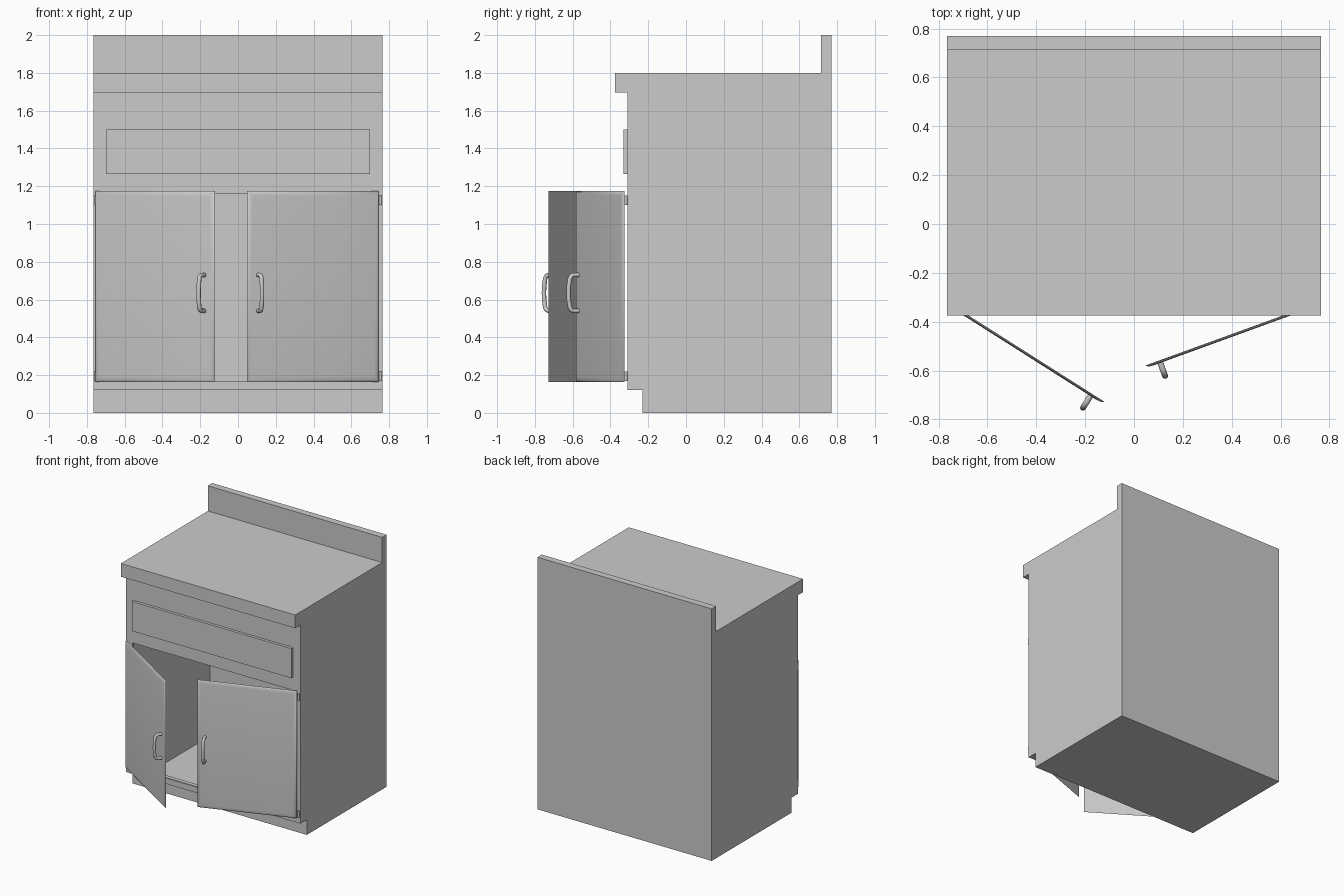
import bpy, bmesh, math
from mathutils import Matrix

if "Cube" in bpy.data.objects:
    bpy.data.objects.remove(bpy.data.objects["Cube"])


def add_mesh(name, bm):
    bmesh.ops.recalc_face_normals(bm, faces=bm.faces)
    me = bpy.data.meshes.new(name)
    bm.to_mesh(me)
    bm.free()
    ob = bpy.data.objects.new(name, me)
    bpy.context.collection.objects.link(ob)
    return ob


def select(ob):
    bpy.ops.object.select_all(action='DESELECT')
    ob.select_set(True)
    bpy.context.view_layer.objects.active = ob


def extrude_x(name, profile, half):
    """Extrude a (y, z) profile from -half to half along x."""
    bm = bmesh.new()
    face = bm.faces.new([bm.verts.new((-half, y, z)) for y, z in profile])
    new = bmesh.ops.extrude_face_region(bm, geom=[face])['geom']
    bmesh.ops.translate(bm, vec=(2 * half, 0, 0),
                        verts=[v for v in new if isinstance(v, bmesh.types.BMVert)])
    return add_mesh(name, bm)


def rect(y0, y1, z0, z1):
    return [(y0, z0), (y1, z0), (y1, z1), (y0, z1)]


def cut(ob, cutter):
    cutter.hide_render = True
    mod = ob.modifiers.new("cut", 'BOOLEAN')
    mod.operation = 'DIFFERENCE'
    mod.solver = 'EXACT'
    mod.object = cutter
    select(ob)
    bpy.ops.object.modifier_apply(modifier=mod.name)
    bpy.data.objects.remove(cutter)


# Cabinet carcass with toe kick, worktop lip and backsplash
body = extrude_x("cabinet_body", [
    (-0.23, 0), (0.77, 0), (0.77, 2.0), (0.715, 2.0), (0.715, 1.80), (-0.375, 1.80),
    (-0.375, 1.695), (-0.31, 1.695), (-0.31, 0.12), (-0.23, 0.12)], 0.765)

# Hollow interior and door opening
cut(body, extrude_x("interior_cutter", [
    (-0.215, 0.02), (0.715, 0.02), (0.715, 1.69), (-0.295, 1.69),
    (-0.295, 0.135), (-0.215, 0.135)], 0.745))
cut(body, extrude_x("opening_cutter", rect(-0.45, -0.2, 0.165, 1.16), 0.71))

# False drawer front
extrude_x("drawer_front", rect(-0.332, -0.309, 1.265, 1.50), 0.70)

Z0, Z1 = 0.163, 1.175


def door(side, s, hinge_x, length, angle):
    """s = 1 for a door hinged on the left, -1 for the right."""
    place = Matrix.Translation((hinge_x, -0.325, 0)) @ Matrix.Rotation(-s * angle, 4, 'Z')

    # Door leaf: thin panel with a softly rounded front edge
    bm = bmesh.new()
    rings = []
    for inset, depth in [(0, 0), (0.004, 0.005), (0.014, 0.009), (0.03, 0.011)]:
        pts = [(inset, Z0 + inset), (length - inset, Z0 + inset),
               (length - inset, Z1 - inset), (inset, Z1 - inset)]
        rings.append([bm.verts.new((s * x, -depth, z)) for x, z in pts])
    for a, b in zip(rings, rings[1:]):
        for i in range(4):
            j = (i + 1) % 4
            bm.faces.new((a[i], a[j], b[j], b[i]))
    bm.faces.new(rings[0])
    bm.faces.new(rings[-1])
    leaf = add_mesh(side + "_door", bm)
    leaf.matrix_world = place
    select(leaf)
    bpy.ops.object.shade_smooth_by_angle(angle=math.radians(35))

    # Bow handle swept along a rounded path
    half = [(0.005, 0.095), (0.04, 0.095), (0.052, 0.09), (0.06, 0.078), (0.066, 0.04)]
    path = half + [(0.068, 0)] + [(d, -z) for d, z in reversed(half)]
    cu = bpy.data.curves.new(side + "_handle", 'CURVE')
    cu.dimensions = '3D'
    cu.bevel_depth = 0.012
    cu.bevel_resolution = 2
    cu.use_fill_caps = True
    sp = cu.splines.new('POLY')
    sp.points.add(len(path) - 1)
    for p, (d, z) in zip(sp.points, path):
        p.co = (s * (length - 0.06), -d, 0.635 + z, 1)
    handle = bpy.data.objects.new(side + "_handle", cu)
    bpy.context.collection.objects.link(handle)
    handle.matrix_world = place
    select(handle)
    bpy.ops.object.convert(target='MESH')
    bpy.ops.object.shade_smooth_by_angle(angle=math.radians(50))

    # Hinge barrels
    for label, z in (("lower", 0.195), ("upper", 1.125)):
        bpy.ops.mesh.primitive_cylinder_add(vertices=12, radius=0.008, depth=0.05,
                                            location=(-s * 0.755, -0.318, z))
        hinge = bpy.context.object
        hinge.name = side + "_" + label + "_hinge"
        bpy.ops.object.shade_smooth_by_angle(angle=math.radians(40))


door("left", 1, -0.755, 0.75, math.radians(32.4))
door("right", -1, 0.745, 0.742, math.radians(20))
